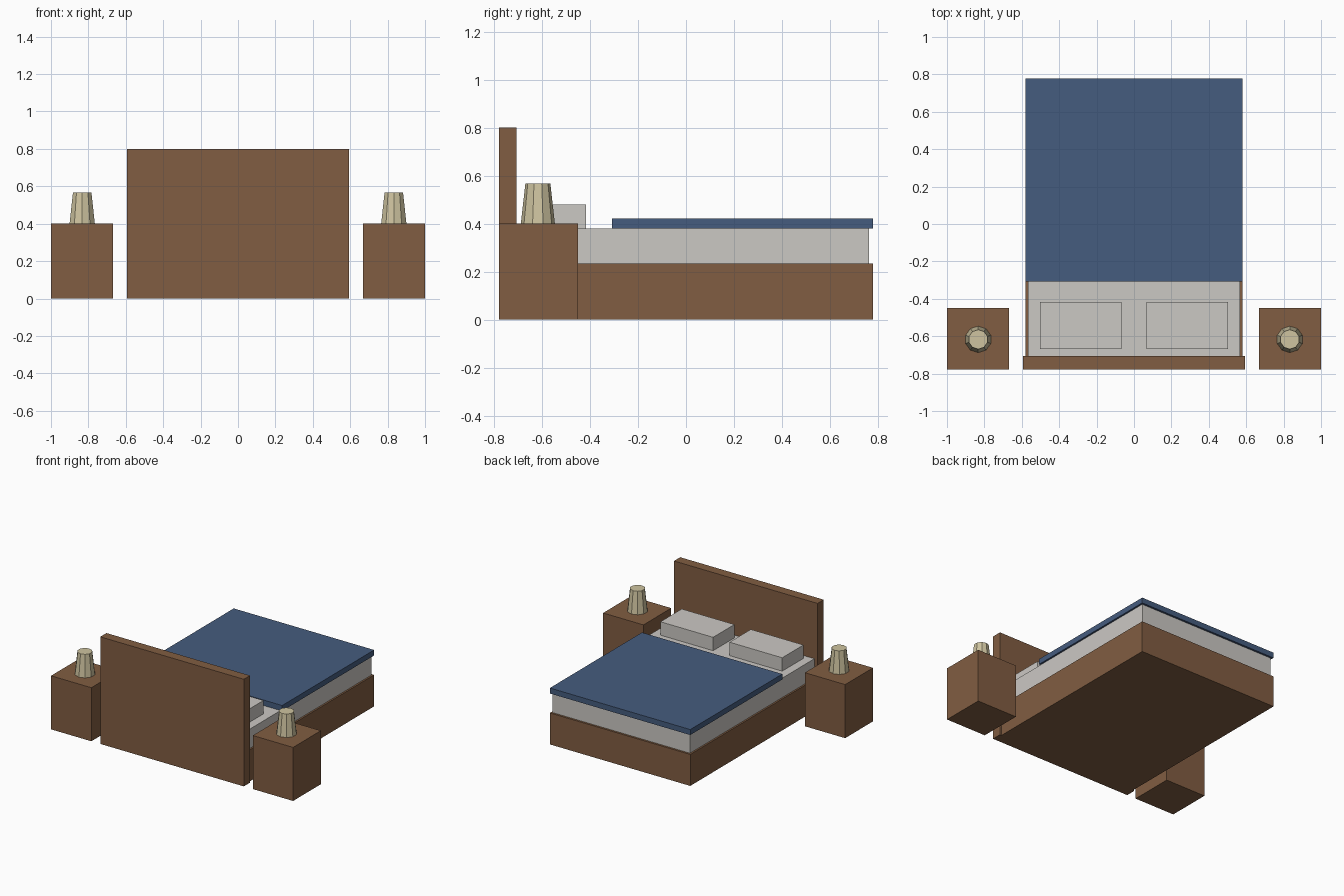
import bpy

cube = bpy.data.objects.get("Cube")
if cube:
    bpy.data.objects.remove(cube, do_unlink=True)


def material(name, rgb):
    m = bpy.data.materials.new(name)
    m.use_nodes = True
    m.diffuse_color = (*rgb, 1)
    m.node_tree.nodes["Principled BSDF"].inputs["Base Color"].default_value = (*rgb, 1)
    return m


wood = material("brown wood", (0.22, 0.11, 0.054))
linen = material("off white linen", (0.60, 0.58, 0.55))
navy = material("blue fabric", (0.06, 0.107, 0.21))
cream = material("cream shade", (0.62, 0.55, 0.35))


def box(name, x, y, z, mat):
    """Box spanning the given (low, high) range on each axis."""
    spans = (x, y, z)
    bpy.ops.mesh.primitive_cube_add(size=1, location=[(a + b) / 2 for a, b in spans])
    ob = bpy.context.object
    ob.name = name
    ob.scale = [b - a for a, b in spans]
    bpy.ops.object.transform_apply(location=False, rotation=False, scale=True)
    ob.data.materials.append(mat)


# Bed
head_front = -0.705
box("headboard", (-0.593, 0.593), (-0.778, head_front), (0, 0.8), wood)
box("bed_base", (-0.58, 0.58), (head_front, 0.778), (0, 0.235), wood)
box("mattress", (-0.567, 0.567), (head_front, 0.763), (0.235, 0.38), linen)
box("blanket", (-0.58, 0.58), (-0.308, 0.778), (0.38, 0.421), navy)

# Pillows, nightstands and lamps on both sides
for side, s in (("left", 1), ("right", -1)):
    box(side + "_pillow", sorted((s * 0.068, s * 0.503)), (-0.668, -0.417), (0.38, 0.48), linen)
    box(side + "_nightstand", sorted((s * 0.667, s)), (-0.778, -0.45), (0, 0.4), wood)
    bpy.ops.mesh.primitive_cone_add(vertices=10, radius1=0.071, radius2=0.052, depth=0.167,
                                    location=(s * 0.833, -0.617, 0.4835))
    lamp = bpy.context.object
    lamp.name = side + "_lamp"
    lamp.data.materials.append(cream)
